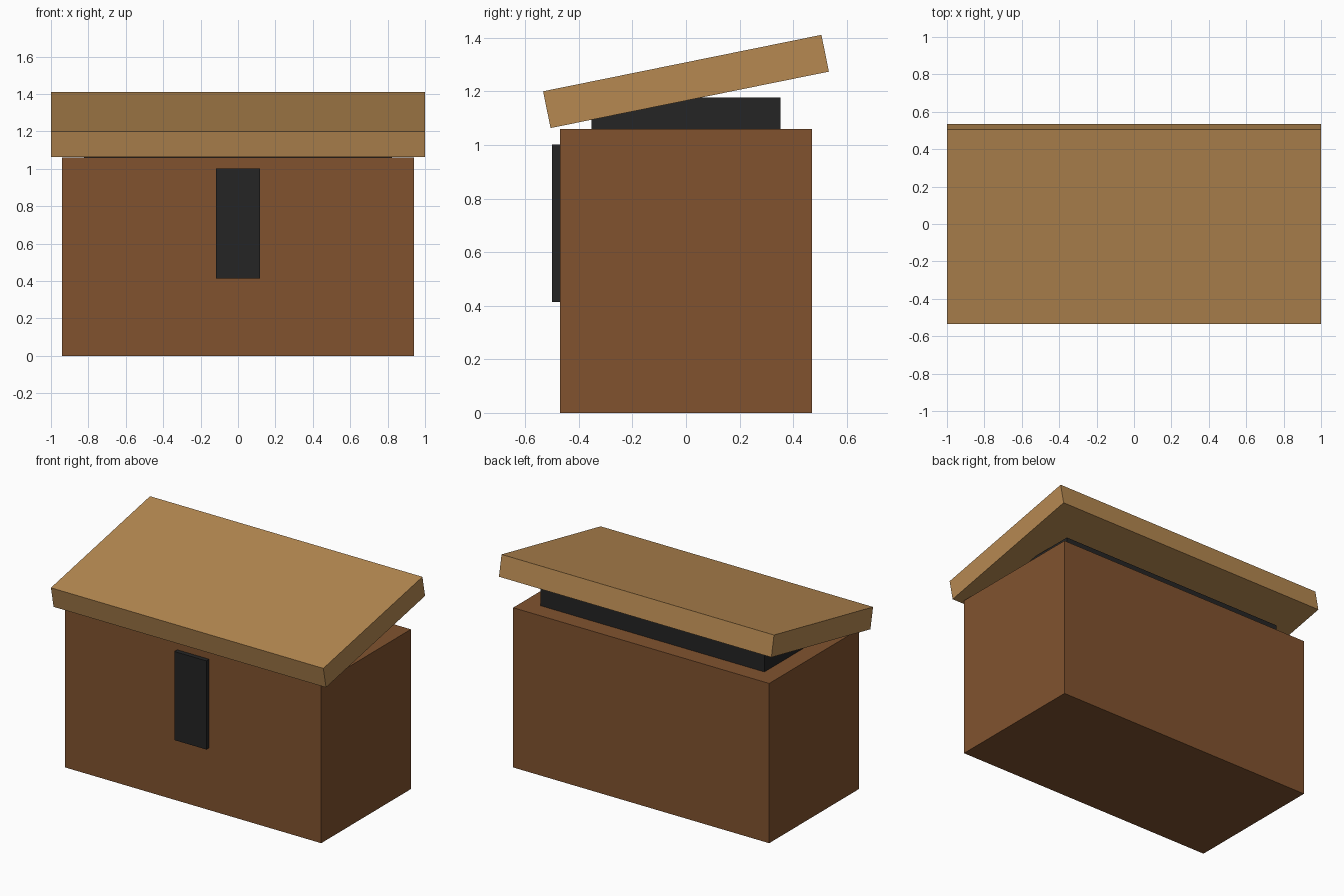
import bpy
import math

if "Cube" in bpy.data.objects:
    bpy.data.objects.remove(bpy.data.objects["Cube"])


def material(name, rgb):
    m = bpy.data.materials.new(name)
    m.diffuse_color = (*rgb, 1.0)
    m.use_nodes = True
    m.node_tree.nodes["Principled BSDF"].inputs["Base Color"].default_value = m.diffuse_color
    return m


def box(name, size, centre, mat, tilt=0.0):
    bpy.ops.mesh.primitive_cube_add(size=1, location=centre, rotation=(tilt, 0, 0))
    ob = bpy.context.object
    ob.name = name
    ob.scale = size
    ob.data.materials.append(mat)
    return ob


dark_wood = material("dark_wood", (0.22, 0.086, 0.028))
light_wood = material("light_wood", (0.47, 0.25, 0.083))
black = material("black", (0.018, 0.018, 0.018))

# Chest body
box("chest_body", (1.88, 0.94, 1.06), (0, 0, 0.53), dark_wood)
# Dark interior block rising out of the body
box("dark_interior", (1.645, 0.705, 0.236), (0, 0, 1.06), black)
# Latch plate half sunk in the front wall
box("front_latch", (0.235, 0.06, 0.588), (0, -0.47, 0.707), black)
# Lid propped open towards the back
box("tilted_lid", (2.0, 1.06, 0.14), (0, 0, 1.237), light_wood, math.radians(11.46))
